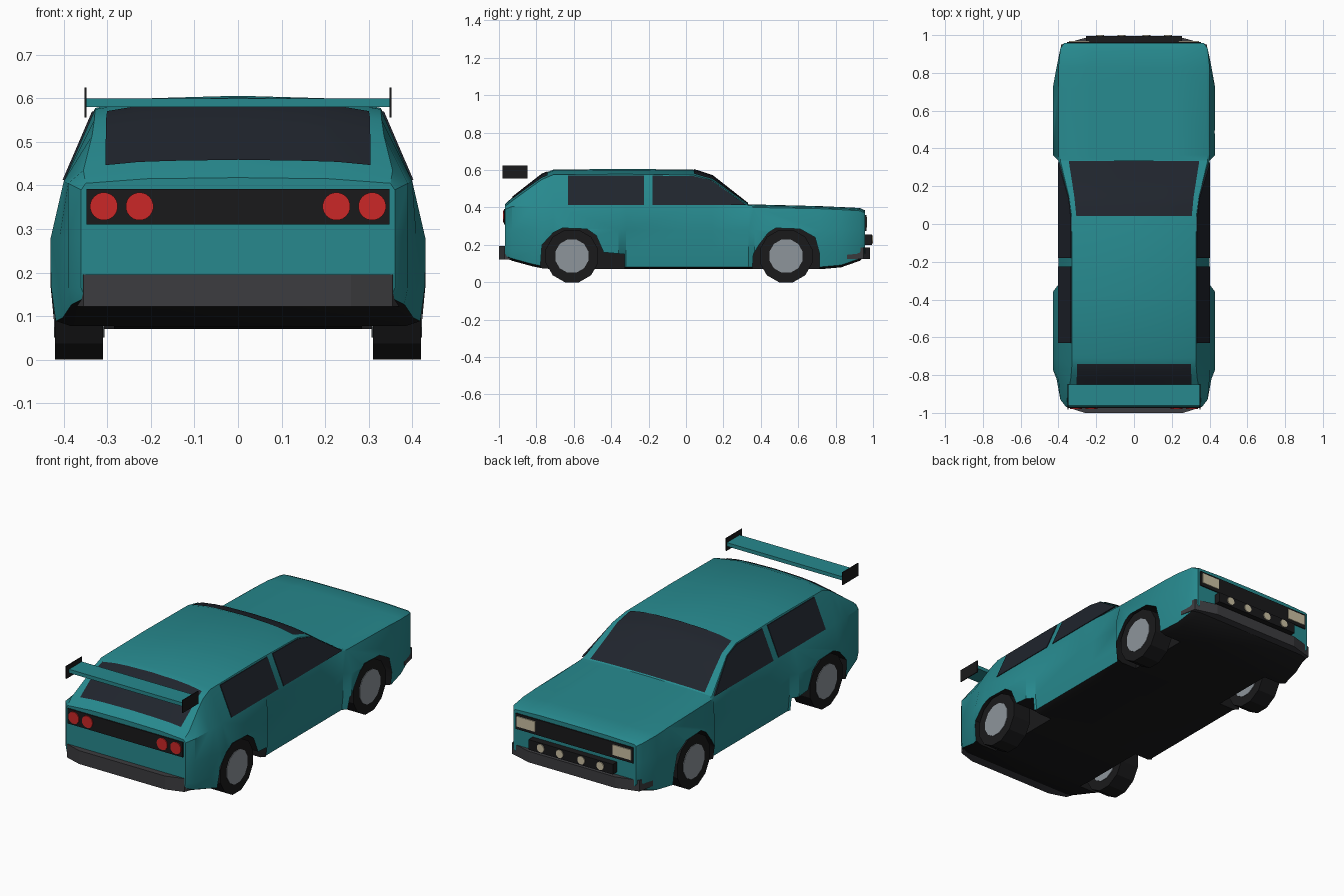
import bpy, bmesh, math
from mathutils import Vector
from mathutils.bvhtree import BVHTree

if "Cube" in bpy.data.objects:
    bpy.data.objects.remove(bpy.data.objects["Cube"])


def material(name, color):
    m = bpy.data.materials.new(name)
    m.diffuse_color = (*color, 1)
    m.use_nodes = True
    m.node_tree.nodes["Principled BSDF"].inputs["Base Color"].default_value = m.diffuse_color
    return m


TEAL = material("teal paint", (0.02, 0.25, 0.27))
BLACK = material("black trim", (0.01, 0.01, 0.011))
GLASS = material("dark glass", (0.014, 0.018, 0.026))
BUMPER = material("bumper grey", (0.045, 0.045, 0.05))
RIM = material("rim grey", (0.27, 0.3, 0.33))
RED = material("red lamp", (0.6, 0.02, 0.02))
CREAM = material("cream lamp", (0.6, 0.53, 0.37))


def finish(name, bm, *mats):
    bmesh.ops.recalc_face_normals(bm, faces=bm.faces)
    me = bpy.data.meshes.new(name)
    bm.to_mesh(me)
    bm.free()
    for m in mats:
        me.materials.append(m)
    ob = bpy.data.objects.new(name, me)
    bpy.context.collection.objects.link(ob)
    return ob


def prism(name, pts, axis, lo, hi, mat):
    """Extrude a 2D outline along the given axis."""
    bm = bmesh.new()
    rings = []
    for d in (lo, hi):
        ring = []
        for p in pts:
            co = list(p)
            co.insert(axis, d)
            ring.append(bm.verts.new(co))
        bm.faces.new(ring)
        rings.append(ring)
    n = len(pts)
    for i in range(n):
        j = (i + 1) % n
        bm.faces.new((rings[0][i], rings[0][j], rings[1][j], rings[1][i]))
    return finish(name, bm, mat)


def rect(a0, a1, b0, b1):
    return [(a0, b0), (a1, b0), (a1, b1), (a0, b1)]


def circle(a, b, r, n):
    return [(a + r * math.cos(math.tau * (i + .5) / n),
             b + r * math.sin(math.tau * (i + .5) / n)) for i in range(n)]


def smooth(ob, angle=30):
    bpy.ops.object.select_all(action='DESELECT')
    ob.select_set(True)
    bpy.context.view_layer.objects.active = ob
    bpy.ops.object.shade_smooth_by_angle(angle=math.radians(angle))


# Body: cross-sections (y, floor z, width, belt z, roof edge x, roof edge z, top z)
SECTIONS = [
    (-.968, .130, .36, .390, .350, .405, .418),
    (-.930, .115, .39, .405, .355, .435, .452),
    (-.820, .085, .41, .410, .335, .515, .538),
    (-.770, .075, .43, .410, .330, .550, .577),
    (-.710, .070, .43, .410, .328, .575, .602),
    (-.360, .070, .43, .410, .328, .578, .606),
    (-.320, .070, .40, .410, .328, .578, .606),
    (.040, .070, .40, .410, .330, .573, .602),
    (.140, .070, .40, .410, .343, .545, .570),
    (.335, .070, .40, .402, .390, .410, .417),
    (.365, .070, .43, .400, .390, .408, .416),
    (.720, .070, .43, .393, .385, .400, .407),
    (.830, .080, .41, .388, .382, .395, .402),
    (.930, .115, .39, .382, .372, .389, .397),
    (.958, .140, .37, .370, .358, .377, .384),
]
bm = bmesh.new()
rings = []
for y, zb, w, zbelt, xr, zr, zt in SECTIONS:
    half = [(0, zb), (.9 * w, zb), (w - .008, zb + .012), (w, .165), (w, .28),
            (min(w, .40), zbelt), (xr, zr), (.6 * xr, zr + .8 * (zt - zr)), (0, zt)]
    ring = half + [(-x, z) for x, z in half[-2:0:-1]]
    rings.append([bm.verts.new((x, y, z)) for x, z in ring])
n = len(rings[0])
for a, b in zip(rings, rings[1:]):
    for i in range(n):
        f = bm.faces.new((a[i], a[(i + 1) % n], b[(i + 1) % n], b[i]))
        f.material_index = 1 if i in (0, 1, n - 2, n - 1) else 0
bm.faces.new(rings[0])
bm.faces.new(rings[-1])
bmesh.ops.recalc_face_normals(bm, faces=bm.faces)
surface = BVHTree.FromBMesh(bm)
body = finish("body", bm, TEAL, BLACK)

# Wheel wells cut out of the body
FRONT_WELL = [(.35, 0), (.36, .15), (.39, .2), (.44, .265), (.48, .29),
              (.61, .285), (.69, .24), (.715, .15), (.715, 0)]
REAR_WELL = [(-.33, 0), (-.33, .15), (-.44, .16), (-.48, .25), (-.53, .285),
             (-.66, .29), (-.71, .265), (-.77, .2), (-.785, 0)]
bpy.context.view_layer.objects.active = body
for s in (1, -1):
    for outline in (FRONT_WELL, REAR_WELL):
        cutter = prism("well_cutter", outline, 0, s * .285, s * .5, BLACK)
        mod = body.modifiers.new("well", 'BOOLEAN')
        mod.object = cutter
        mod.operation = 'DIFFERENCE'
        mod.solver = 'EXACT'
        mod.material_mode = 'TRANSFER'
        bpy.ops.object.modifier_apply(modifier=mod.name)
        bpy.data.objects.remove(cutter)
smooth(body)


# Windscreen and rear window draped on the body
def draped(name, rows):
    bm = bmesh.new()
    grid = []
    for y, x in rows:
        row = []
        for k in range(-4, 5):
            hit = surface.ray_cast(Vector((x * k / 4 + 1e-4, y, 2)), Vector((0, 0, -1)))
            row.append(bm.verts.new(hit[0] + hit[1] * .004))
        grid.append(row)
    for a, b in zip(grid, grid[1:]):
        for i in range(8):
            bm.faces.new((a[i], a[i + 1], b[i + 1], b[i]))
    ob = finish(name, bm, GLASS)
    if ob.data.polygons[0].normal.z < 0:
        ob.data.flip_normals()
    smooth(ob)


draped("windscreen", [(.33, .345), (.235, .33), (.14, .315), (.09, .31), (.042, .305)])
draped("rear_window", [(-.74, .30), (-.77, .302), (-.82, .303), (-.87, .304), (-.925, .304)])

# Side windows leaning with the cabin
PANES = {"rear_side_window": rect(-.63, -.225, .412, .57),
         "front_side_window": [(-.18, .412), (.325, .412), (.135, .545), (.04, .568), (-.18, .57)]}
for s in (1, -1):
    for name, pts in PANES.items():
        pane = prism(name, pts, 0, s * -.004, s * .004, GLASS)
        for v in pane.data.vertices:
            v.co.x += s * (.4 - (v.co.z - .41) * .43)

# Wheels
for s in (1, -1):
    for name, y in (("front_", .535), ("rear_", -.61)):
        prism(name + "tyre", circle(y, .14, .145, 12), 0, s * .31, s * .42, BLACK)
        prism(name + "rim", circle(y, .14, .092, 12), 0, s * .307, s * .423, RIM)


# Bumpers wrapping the corners
def bumper(name, half, z0, z1):
    prism(name, half + [(-x, y) for x, y in reversed(half)], 2, z0, z1, BUMPER)


bumper("rear_bumper", [(.385, -.89), (.355, -.97), (.26, -1.0)], .122, .195)
bumper("front_bumper", [(.402, .86), (.385, .95), (.26, .985)], .125, .185)

# Tail panel and round lamps
prism("tail_panel", rect(-.348, .348, .31, .392), 1, -.974, -.95, BLACK)
for x in (-.308, -.226, .226, .308):
    prism("tail_lamp", circle(x, .352, .032, 20), 1, -.979, -.96, RED)

# Nose grille, headlamps, and lamp bar
prism("grille", rect(-.355, .355, .275, .36), 1, .94, .964, BLACK)
prism("lamp_bar", rect(-.255, .255, .2, .255), 1, .95, .995, BLACK)
for s in (1, -1):
    prism("headlamp", rect(s * .235, s * .345, .292, .348), 1, .95, .969, CREAM)
    for x in (.065, .18):
        prism("spot_lamp", circle(s * x, .228, .022, 12), 1, .98, 1.0, CREAM)

# Rear wing with end plates
prism("wing_blade", rect(-.35, .35, -.96, -.85), 2, .58, .6, TEAL)
for s in (1, -1):
    prism("wing_end_plate", rect(-.982, -.847, .556, .625), 0, s * .348, s * .353, BLACK)
